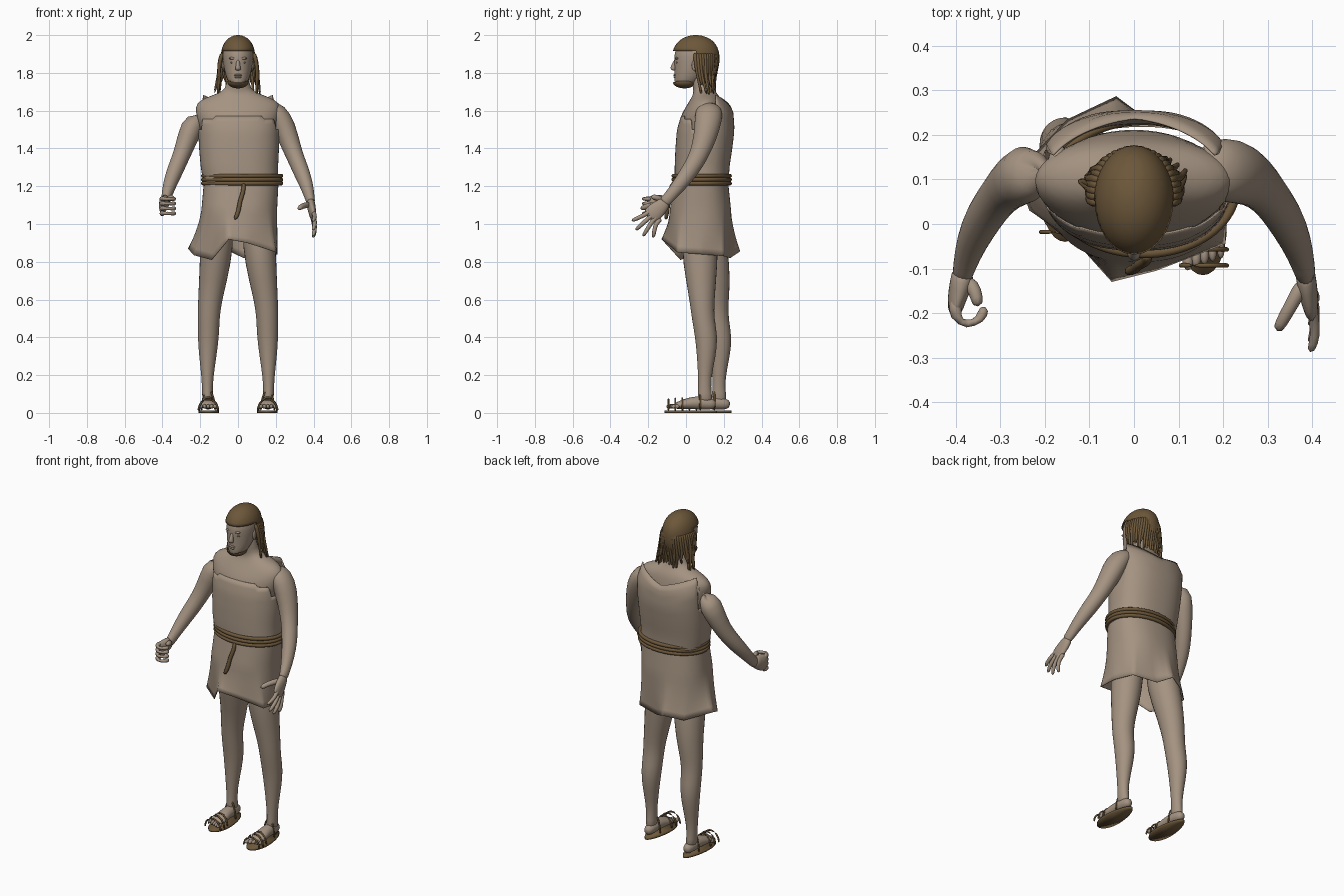
import bpy, bmesh, math, random
from mathutils import Vector

random.seed(4)
if "Cube" in bpy.data.objects:
    bpy.data.objects.remove(bpy.data.objects["Cube"], do_unlink=True)


def material(name, colour):
    mat = bpy.data.materials.new(name)
    mat.use_nodes = True
    mat.diffuse_color = (*colour, 1)
    mat.node_tree.nodes["Principled BSDF"].inputs["Base Color"].default_value = (*colour, 1)
    return mat


SKIN = material("tan skin and cloth", (0.37, 0.29, 0.22))
BROWN = material("dark brown", (0.15, 0.095, 0.042))


def finish(name, bm, mat, subdivide=0, thickness=0):
    bmesh.ops.recalc_face_normals(bm, faces=bm.faces)
    mesh = bpy.data.meshes.new(name)
    bm.to_mesh(mesh)
    bm.free()
    mesh.materials.append(mat)
    for face in mesh.polygons:
        face.use_smooth = True
    obj = bpy.data.objects.new(name, mesh)
    bpy.context.collection.objects.link(obj)
    if thickness:
        solid = obj.modifiers.new("thickness", "SOLIDIFY")
        solid.thickness = thickness
        solid.offset = -1
    if subdivide:
        obj.modifiers.new("smooth", "SUBSURF").levels = subdivide
        obj.modifiers["smooth"].render_levels = subdivide
    return obj


def bridge(bm, rings, closed_rows=False):
    pairs = list(zip(rings, rings[1:]))
    if closed_rows:
        pairs.append((rings[-1], rings[0]))
    for low, high in pairs:
        for i in range(len(low)):
            j = (i + 1) % len(low)
            bm.faces.new((low[i], low[j], high[j], high[i]))


def tube(name, sections, mat=SKIN, sides=14, level_rings=False, loop=False):
    """Loft oval rings; a section is x, y, z, side radius, depth radius."""
    bm = bmesh.new()
    centres = [Vector(s[:3]) for s in sections]
    last = len(centres) - 1
    rings = []
    for k, section in enumerate(sections):
        if loop:
            tangent = centres[(k + 1) % (last + 1)] - centres[k - 1]
        else:
            tangent = centres[min(k + 1, last)] - centres[max(k - 1, 0)]
        tangent.normalize()
        across, deep = Vector((1, 0, 0)), Vector((0, 1, 0))
        if not level_rings:
            hint = Vector((0, 0, 1)) if loop or abs(tangent.x) > 0.8 else across
            across = (hint - tangent * hint.dot(tangent)).normalized()
            deep = tangent.cross(across)
        ring = []
        for i in range(sides):
            a = math.tau * i / sides
            ring.append(bm.verts.new(centres[k] + across * section[3] * math.cos(a)
                                     + deep * section[-1] * math.sin(a)))
        rings.append(ring)
    bridge(bm, rings, loop)
    if not loop:
        bm.faces.new(rings[0])
        bm.faces.new(rings[-1])
    return finish(name, bm, mat, 1)


def strand(name, path, radius, mat=SKIN, tip=0.75):
    count = len(path) - 1
    return tube(name, [(*p, radius * (1 + (tip - 1) * k / count)) for k, p in enumerate(path)], mat, 8)


def ball(name, centre, radii, mat=SKIN, keep=None, thickness=0, boxy=1):
    bm = bmesh.new()
    bmesh.ops.create_uvsphere(bm, u_segments=32 if keep else 14, v_segments=24 if keep else 10, radius=1)
    for v in bm.verts:
        v.co.z = math.copysign(abs(v.co.z) ** boxy, v.co.z)
        v.co = Vector([c + r * p for c, r, p in zip(centre, radii, v.co)])
    if keep:
        cut = [f for f in bm.faces if not keep(f.calc_center_median())]
        bmesh.ops.delete(bm, geom=cut, context="FACES")
    return finish(name, bm, mat, 0, thickness)


def blend(table, key):
    """Interpolate rows of key, value, value..."""
    if key <= table[0][0]:
        return table[0][1:]
    for low, high in zip(table, table[1:]):
        if key <= high[0]:
            t = (key - low[0]) / (high[0] - low[0])
            return [p + (q - p) * t for p, q in zip(low[1:], high[1:])]
    return table[-1][1:]


def oval(a, z, x0, x1, y0, y1):
    """Point at angle a on a slightly square oval that fits the given limits."""
    c, s = (math.copysign(abs(v) ** .85, v) for v in (math.cos(a), math.sin(a)))
    return Vector(((x0 + x1 + (x1 - x0) * c) / 2, (y0 + y1 + (y1 - y0) * s) / 2, z))


def cloth(name, point, columns=72, rows=12):
    """Open garment; point(angle, fraction) gives the surface."""
    bm = bmesh.new()
    bridge(bm, [[bm.verts.new(point(math.tau * i / columns, r / rows)) for i in range(columns)]
                for r in range(rows + 1)])
    return finish(name, bm, SKIN, 0, 0.004)


# Bare shoulders, chest and neck
tube("upper_body", [(0, .09, 1.42, .18, .12), (0, .086, 1.51, .205, .129), (0, .088, 1.57, .22, .119),
                    (0, .098, 1.62, .23, .1), (0, .104, 1.655, .205, .084), (0, .104, 1.68, .14, .07),
                    (0, .098, 1.702, .08, .058), (0, .088, 1.735, .06, .054), (0, .07, 1.82, .055, .055)],
     sides=24, level_rings=True)

# Head and face
tube("head", [(0, -.015, 1.725, .025, .03), (0, -.002, 1.742, .046, .058), (0, .012, 1.77, .06, .074),
              (0, .03, 1.81, .072, .09), (0, .047, 1.86, .08, .11), (0, .054, 1.91, .084, .117),
              (0, .055, 1.95, .068, .095), (0, .055, 1.975, .035, .05)], sides=24, level_rings=True)
tube("nose", [(0, -.05, 1.875, .009, .01), (0, -.062, 1.85, .01, .012), (0, -.07, 1.825, .015, .017),
              (0, -.064, 1.812, .018, .012)], level_rings=True, sides=10)
ball("upper_lip", (0, -.058, 1.788), (.021, .009, .006))
ball("lower_lip", (0, -.056, 1.777), (.018, .01, .006))
ball("beard", (0, -.008, 1.752), (.056, .062, .034), BROWN, lambda p: p.z < 1.758 - max(0, -p.y - .045) * .4, .003)
for side in (-1, 1):
    ball("eye", (side * .03, -.044, 1.855), (.013, .01, .006))
    ball("brow", (side * .028, -.048, 1.877), (.02, .011, .007))
    ball("ear", (side * .077, .05, 1.84), (.008, .02, .032))

# Hair cap and hanging locks
ball("hair_cap", (0, .052, 1.875), (.091, .125, .125), BROWN,
     lambda p: p.z > (1.917 if p.y < .05 else 1.83 - .4 * (p.y - .05)), .004, .82)
for i in range(28):
    a = math.radians(-8 + 196 * i / 27)
    c, s = math.cos(a), math.sin(a)
    y = .062 + .102 * s
    drift = random.uniform(-.014, .014)
    strand("hair_lock", [(c * .083, y, 1.91), (c * .101, y + .004, 1.85),
                         (c * random.uniform(.1, .115), y + .01 - .02 * s, 1.79),
                         (c * random.uniform(.098, .122) + drift, .1 + .045 * s + drift,
                          random.uniform(1.65, 1.75))], .0135, BROWN, .5)


# Tunic with open arm holes and a high loose back
def tunic_point(a, t):
    c, s = math.cos(a), math.sin(a)
    edge = 1.62 + .07 * abs(c) if s > .4 else 1.5 if s > -.45 else 1.525 + .016 * round(-3 * s)
    z = 1.21 + (edge - 1.21) * t
    return oval(a, z, *blend([(1.2, -.18, .215, -.06, .225), (1.3, -.197, .212, -.06, .23),
                              (1.4, -.206, .217, -.056, .245), (1.5, -.211, .22, -.048, .257),
                              (1.6, -.215, .22, -.018, .25), (1.68, -.2, .2, .015, .205)], z))


cloth("tunic", tunic_point)

# Wrapped skirt whose hem comes to a point at front, side and back; rows are angle, x, y, z
HEM = [(0, .21, .08, .84), (45, .175, .2, .83), (80, .03, .235, .82), (100, -.04, .287, .855),
       (135, -.15, .235, .835), (180, -.265, .115, .87), (210, -.235, .03, .835), (235, -.14, -.03, .81),
       (255, -.05, -.13, .92), (280, .05, -.105, .9), (320, .205, -.045, .85), (360, .21, .08, .84)]


def skirt_point(a, t):
    waist = oval(a, 1.23, -.18, .215, -.06, .222)
    hip = oval(a, 1.08, -.193, .207, -.085, .238)
    hem = Vector(blend(HEM, math.degrees(a)))
    if t < .4:
        return waist.lerp(hip, t / .4)
    fall = (t - .4) / .6
    point = hip.lerp(hem, fall)
    flare = fall * fall
    point.x, point.y = (hip.lerp(hem, flare * .6 + fall * .4)).xy
    return point


cloth("skirt", skirt_point)

# Rope belt and its loose end
for z in (1.215, 1.235, 1.255):
    ring = [math.tau * i / 40 for i in range(40)]
    tube("belt_rope", [(.022 + .208 * math.cos(a), .083 + .15 * math.sin(a), z, .0115) for a in ring],
         BROWN, 8, loop=True)
strand("belt_end", [(.03, -.072, 1.22), (.03, -.084, 1.17), (.008, -.092, 1.12),
                    (.005, -.1, 1.07), (-.018, -.108, 1.02)], .0125, BROWN, 1)

# Arms
for side in (-1, 1):
    tube("arm", [(side * x, y, z, a, b) for x, y, z, a, b in (
        (.14, .12, 1.61, .03, .05), (.185, .122, 1.605, .056, .072), (.226, .12, 1.56, .064, .076),
        (.265, .102, 1.46, .058, .063), (.3, .068, 1.36, .046, .05), (.335, .02, 1.28, .045, .047),
        (.365, -.04, 1.2, .036, .038), (.381, -.095, 1.135, .026, .03), (.388, -.125, 1.105, .022, .034))])

# Open left hand
tube("left_palm", [(.383, -.1, 1.125, .024, .03), (.388, -.135, 1.09, .023, .042),
                   (.395, -.17, 1.06, .02, .05), (.4, -.2, 1.03, .014, .045)])
for tip_y, tip_z, base in ((-.29, 1.015, 0), (-.27, .965, 1), (-.23, .932, 2), (-.175, .925, 3)):
    y, z = -.205 + .015 * base, 1.055 - .017 * base
    strand("left_finger", [(.395, y + .03, z + .025), (.402, y, z),
                           (.41, (y + tip_y) / 2, (z + tip_z) / 2), (.395, tip_y, tip_z)], .0145)
strand("left_thumb", [(.38, -.13, 1.1), (.36, -.17, 1.1), (.34, -.205, 1.095), (.32, -.242, 1.08)], .019)

# Curled right hand
tube("right_palm", [(-.383, -.1, 1.13, .026, .032), (-.388, -.135, 1.113, .027, .043),
                    (-.399, -.17, 1.1, .021, .052), (-.403, -.205, 1.095, .016, .048)])
for z in (1.056, 1.082, 1.108, 1.133):
    strand("right_finger", [(-.4, -.165, z), (-.404, -.212, z), (-.376, -.228, z),
                            (-.344, -.216, z), (-.334, -.184, z)], .017)
strand("right_thumb", [(-.375, -.125, 1.125), (-.355, -.15, 1.14), (-.35, -.187, 1.145)], .019)

# Legs, feet and sandals; the left leg steps forward
for side, back in ((1, 0), (-1, .075)):
    tube("leg", [(side * x, y + back * min(1, (1.15 - z) / .4), z, a, b) for x, y, z, a, b in (
        (.1, .08, 1.1, .08, .09), (.112, .072, .87, .092, .102), (.132, .08, .7, .076, .082),
        (.15, .085, .58, .064, .066), (.155, .09, .5, .059, .061), (.157, .109, .4, .058, .062),
        (.16, .108, .3, .047, .051), (.162, .098, .18, .031, .034), (.162, .1, .1, .028, .036),
        (.16, .1, .05, .031, .046))], level_rings=True)
    tube("foot", [(side * .158, y + back, z, a, b) for y, z, a, b in (
        (.158, .042, .014, .016), (.138, .046, .029, .03), (.09, .054, .033, .037), (.03, .053, .036, .034),
        (-.03, .042, .043, .023), (-.065, .035, .043, .015))])
    for toe in range(5):
        ball("toe", (side * (.121 + .0185 * toe), back - .082 + .0065 * toe, .034),
             (.012 - .0009 * toe, .022, .012))
    sole = [(side * (.155 + (.052 - .012 * math.sin(a)) * math.cos(a)),
             .025 + back + .14 * math.sin(a)) for a in [math.tau * i / 32 for i in range(32)]]
    bm = bmesh.new()
    bridge(bm, [[bm.verts.new((x, y, z)) for x, y in sole] for z in (0, .012)])
    bmesh.ops.holes_fill(bm, edges=bm.edges)
    finish("sandal_sole", bm, BROWN)
    for y, top, width in ((-.093, .072, .053), (-.057, .077, .053), (-.02, .078, .048), (.075, .118, .036)):
        arch = [math.pi * i / 10 for i in range(11)]
        strand("sandal_strap", [(side * .157 + width * math.cos(a), y + back, .01 + (top - .01) * math.sin(a))
                                for a in arch], .0055, BROWN, 1)
